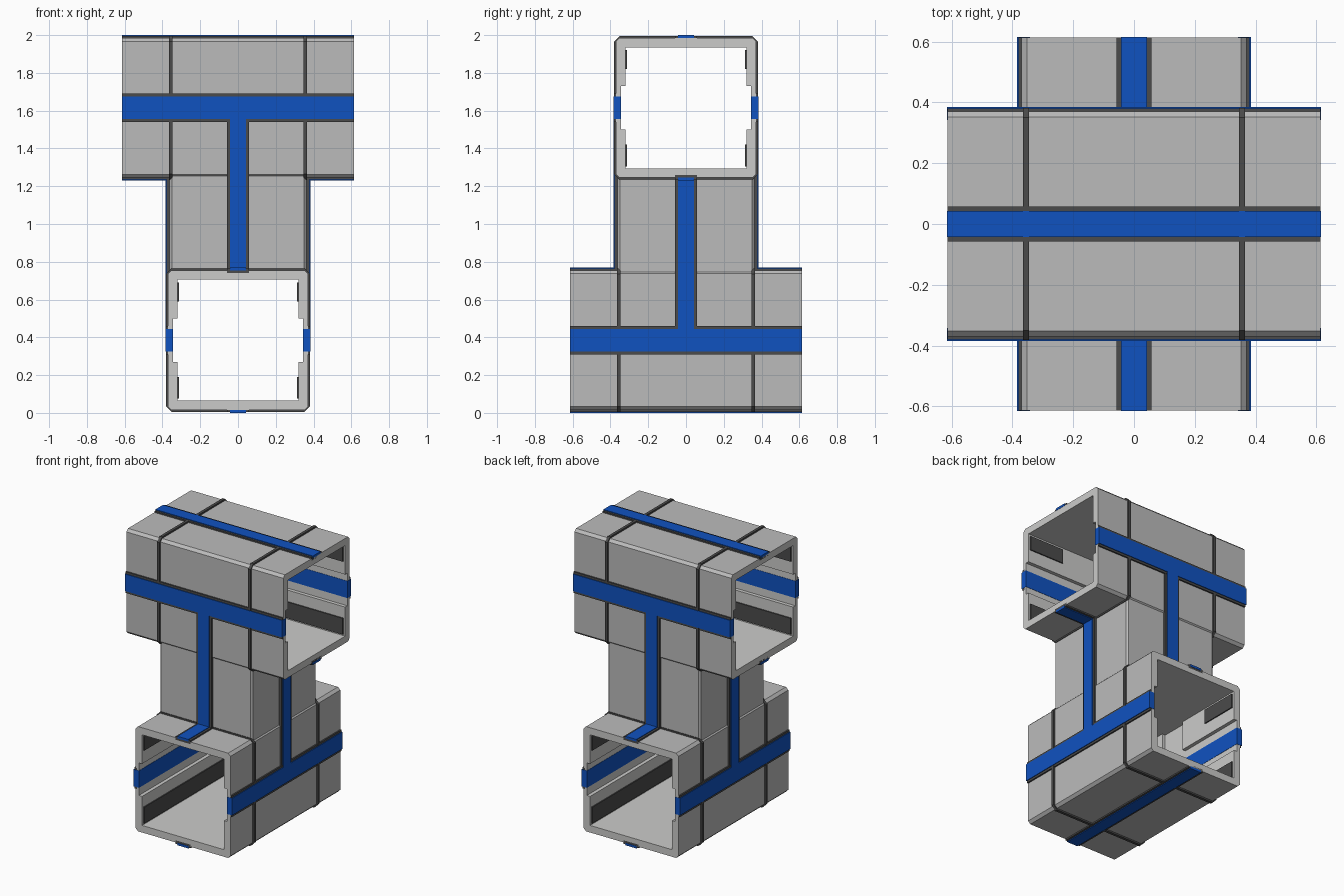
import bpy
import bmesh
from mathutils import Matrix

cube = bpy.data.objects.get("Cube")
if cube:
    bpy.data.objects.remove(cube, do_unlink=True)


def material(name, rgb):
    m = bpy.data.materials.new(name)
    m.use_nodes = True
    m.diffuse_color = (*rgb, 1)
    m.node_tree.nodes["Principled BSDF"].inputs["Base Color"].default_value = (*rgb, 1)
    return m


PANEL = material("panel grey", (0.50, 0.50, 0.50))
FRAME = material("frame light grey", (0.60, 0.60, 0.59))
DARK = material("trim dark grey", (0.07, 0.07, 0.07))
BLUE = material("stripe blue", (0.005, 0.085, 0.53))

ZC = 0.385    # height of the lower tube's axis
END = 0.613   # half length of a tube
# Half turn that carries the lower tube onto the upper, crossing one
TURN = Matrix(((0, 1, 0, 0), (1, 0, 0, 0), (0, 0, -1, 2), (0, 0, 0, 1)))


def add_object(name, bm, *mats):
    bmesh.ops.recalc_face_normals(bm, faces=bm.faces)
    me = bpy.data.meshes.new(name)
    bm.to_mesh(me)
    bm.free()
    for m in mats:
        me.materials.append(m)
    ob = bpy.data.objects.new(name, me)
    bpy.context.collection.objects.link(ob)
    return ob


def add_pair(name, bm, *mats):
    """Lower part plus its turned copy on the upper tube."""
    low = add_object("lower_" + name, bm, *mats)
    up = low.copy()
    up.data = low.data.copy()
    up.name = up.data.name = "upper_" + name
    up.data.transform(TURN)
    bpy.context.collection.objects.link(up)


def box(bm, x0, x1, y0, y1, z0, z1):
    size = Matrix.Diagonal((x1 - x0, y1 - y0, z1 - z0, 1))
    mid = Matrix.Translation(((x0 + x1) / 2, (y0 + y1) / 2, (z0 + z1) / 2))
    bmesh.ops.create_cube(bm, size=1, matrix=mid @ size)


def both_x(bm, x0, x1, *rest):
    box(bm, x0, x1, *rest)
    box(bm, -x1, -x0, *rest)


def octagon(h, c):
    """Square of half width h with corners cut by c."""
    k = h - c
    return [(h, -k), (h, k), (k, h), (-k, h), (-h, k), (-h, -k), (-k, -h), (k, -h)]


def ring(bm, outer, inner, y0, y1):
    """Hollow prism along y between two (x, z) loops around the tube axis."""
    ends = ([], [])
    for loop in (outer, inner):
        rows = [[bm.verts.new((x, y, z + ZC)) for x, z in loop] for y in (y0, y1)]
        n = len(loop)
        for i in range(n):
            j = (i + 1) % n
            bm.faces.new((rows[0][i], rows[0][j], rows[1][j], rows[1][i]))
            for row, edges in zip(rows, ends):
                edges.append(bm.edges.get((row[i], row[j])))
    for edges in ends:
        bmesh.ops.triangle_fill(bm, edges=edges, use_beauty=True, normal=(0, 1, 0))


def bore(top):
    """Inner outline with a recess in each side wall up to height top."""
    w, r, b = 0.32, 0.345, -0.115
    side = [(w, -w), (w, b), (r, b), (r, top)]
    side += [(w, top), (w, w)] if top < w else [(r, w)]
    return side + [(-x, z) for x, z in reversed(side)]


# Tube shells: the side recess rises to the ceiling in the middle
bm = bmesh.new()
skin = octagon(0.37, 0.018)
for y0, y1, top in ((-END, -0.1, 0.115), (-0.1, 0.1, 0.32), (0.1, END, 0.115)):
    ring(bm, skin, bore(top), y0, y1)
for f in bm.faces:
    c = f.calc_center_median()
    f.normal_update()
    outside = abs(f.normal.y) < 0.5 and max(abs(c.x), abs(c.z - ZC)) > 0.355
    f.material_index = 0 if outside else 1
add_pair("tube", bm, PANEL, FRAME)

# Raised ribs around the tubes
bm = bmesh.new()
for s in (-1, 1):
    ring(bm, octagon(0.381, 0.03), octagon(0.36, 0.012), s * 0.356 - 0.010, s * 0.356 + 0.010)
add_pair("ribs", bm, DARK)

# Dark bases under the stripes
bm = bmesh.new()
both_x(bm, 0.36, 0.380, -END, END, ZC - 0.075, ZC + 0.075)
both_x(bm, 0.35, 0.379, -0.058, 0.058, ZC + 0.075, 1.245)
box(bm, -0.058, 0.058, -END, END, 0.005, 0.03)
for s in (-1, 1):
    ya, yb = sorted((s * 0.35, s * END))
    box(bm, -0.058, 0.058, ya, yb, 0.74, 0.765)
add_pair("stripe_base", bm, DARK)

# Blue stripes: side bands, risers, underside band and short top bands
bm = bmesh.new()
L = 0.615
both_x(bm, 0.343, 0.385, -L, L, ZC - 0.06, ZC + 0.06)
both_x(bm, 0.352, 0.385, -0.043, 0.043, ZC + 0.06, 1.24)
box(bm, -0.043, 0.043, -L, L, 0.0, 0.016)
for s in (-1, 1):
    ya, yb = sorted((s * 0.36, s * L))
    box(bm, -0.043, 0.043, ya, yb, 0.754, 0.77)
add_pair("stripes", bm, BLUE)

# Dark plates on the inner side walls: long low ones, short high ones
for name, base, turned in (("lower", 0.0, False), ("upper", 1.23, True)):
    bm = bmesh.new()
    both_x(bm, 0.312, 0.3205, -0.6, 0.6, base + 0.075, base + 0.19)
    for y0, y1 in ((-0.6, -0.33), (0.33, 0.6)):
        both_x(bm, 0.312, 0.3205, y0, y1, base + 0.59, base + 0.69)
    if turned:
        bm.transform(Matrix.Rotation(1.5707963, 4, "Z"))
    add_object(name + "_inner_plates", bm, DARK)

# Upright shaft between the two tubes
bm = bmesh.new()
lo = [bm.verts.new((x, y, 0.74)) for x, y in octagon(0.362, 0.012)]
hi = [bm.verts.new((v.co.x, v.co.y, 1.26)) for v in lo]
for i in range(8):
    j = (i + 1) % 8
    bm.faces.new((lo[i], lo[j], hi[j], hi[i]))
bm.faces.new(lo)
bm.faces.new(hi)
add_object("shaft", bm, PANEL)
